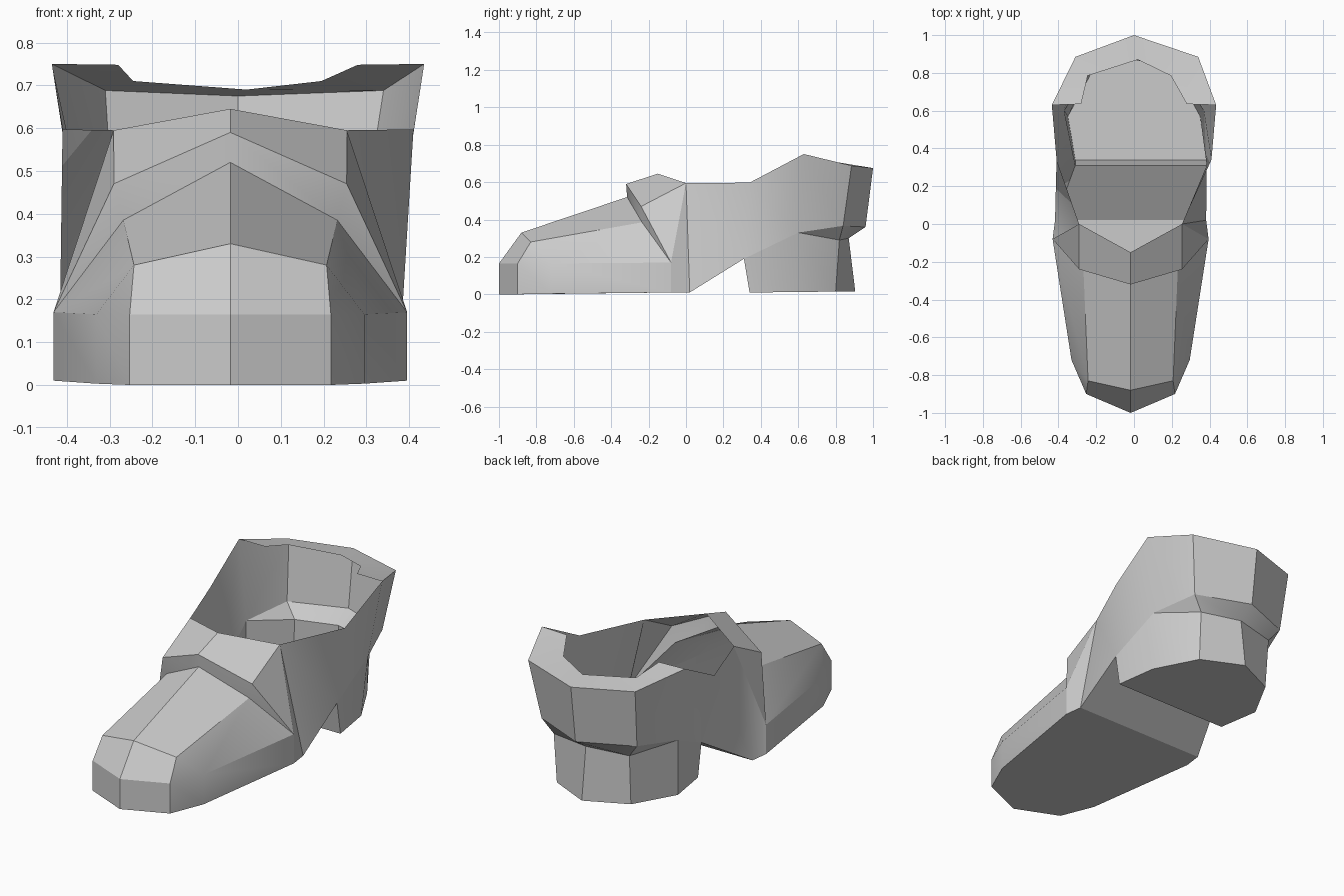
import bpy
import bmesh
import math
from mathutils import Vector

default_cube = bpy.data.objects.get("Cube")
if default_cube:
    bpy.data.objects.remove(default_cube, do_unlink=True)

leather = bpy.data.materials.new("plain grey leather")
leather.use_nodes = True
leather.diffuse_color = (0.6, 0.6, 0.6, 1)
leather.node_tree.nodes["Principled BSDF"].inputs["Base Color"].default_value = (0.6, 0.6, 0.6, 1)

INSIDE = Vector((0, 0.2, 0.3))


def pair(half, y, z, lean=None):
    """Left and right copies of a point; the forefoot leans slightly inward."""
    if lean is None:
        lean = -0.018 if y < 0.1 else 0
    return Vector((lean + half, y, z)), Vector((lean - half, y, z))


def row(*points):
    """Cross row listed from the centre outward, mirrored to the other side."""
    pairs = [pair(*p) for p in points]
    left = [p[0] for p in pairs]
    right = [p[1] for p in pairs]
    return left[::-1] + right


def add_faces(bm, loops):
    """Add polygons and turn the group so that it faces outward."""
    faces = [bm.faces.new([bm.verts.new(p) for p in loop]) for loop in loops]
    score = 0
    for f in faces:
        f.normal_update()
        score += f.normal.dot(f.calc_center_median() - INSIDE) * f.calc_area()
    if score < 0:
        bmesh.ops.reverse_faces(bm, faces=faces)


def strip(bm, rows):
    """Bridge neighbouring rows, dropping repeated corners."""
    loops = []
    for a, b in zip(rows, rows[1:]):
        for i in range(len(a) - 1):
            loop = []
            for p in (a[i], a[i + 1], b[i + 1], b[i]):
                if all((p - q).length > 0.0005 for q in loop):
                    loop.append(p)
            if len(loop) > 2:
                loops.append(loop)
    add_faces(bm, loops)


def build(name, strips=(), caps=()):
    bm = bmesh.new()
    for rows in strips:
        strip(bm, rows)
    for loop in caps:
        add_faces(bm, [loop])
    bmesh.ops.remove_doubles(bm, verts=bm.verts, dist=0.0005)
    mesh = bpy.data.meshes.new(name)
    bm.to_mesh(mesh)
    bm.free()
    mesh.materials.append(leather)
    obj = bpy.data.objects.new(name, mesh)
    bpy.context.collection.objects.link(obj)
    bpy.ops.object.select_all(action='DESELECT')
    obj.select_set(True)
    bpy.context.view_layer.objects.active = obj
    bpy.ops.object.shade_smooth_by_angle(angle=math.radians(30))
    return obj


# Points shared between parts
rim_side = (0.313, -0.72, 0.165)
rim_back = (0.413, -0.08, 0.17)
sole_back = (0.413, -0.08, 0.01)
sole_end = (0.4, 0.02, 0.01)
heel_front = (0.348, 0.31, 0.19, 0.037)
heel_foot = (0.348, 0.34, 0.01, 0.037)
low_side = (0.37, 0.6, 0.33)
throat_corner = (0.25, -0.235, 0.385)
strap_corner = (0.2725, 0, 0.595)

# Toe box: vertical welt, bevelled front and ridged top
welt_foot = row((0, -1, 0), (0.235, -0.9, 0), (0.313, -0.72, 0.003), sole_back)
welt_top = row((0, -1, 0.165), (0.235, -0.9, 0.165), rim_side, rim_back)
crown = row((0, -0.88, 0.33), (0.225, -0.83, 0.28), rim_side, rim_back)
throat = row((0, -0.315, 0.52), throat_corner, rim_back, rim_back)
build("toe_box", [[welt_foot, welt_top, crown, throat]])

# Instep band and the side and back walls
throat_edge = row((0, -0.315, 0.52), throat_corner, rim_back)
band_front = row((0, -0.32, 0.59), (0.272, -0.24, 0.47), rim_back)
band_back = row((0, -0.15, 0.645), strap_corner, rim_back)
collar = [(0, 1, 0.675), (0.325, 0.885, 0.688, 0.015), (0.435, 0.63, 0.75)]
wall_top = row(*collar, (0.41, 0.34, 0.597), strap_corner, rim_back)
low_back = [(0, 0.96, 0.36), (0.29, 0.84, 0.366), low_side, heel_front]
wall_foot = row(*low_back, sole_end, sole_back)
build("upper", [[throat_edge, band_front, band_back], [wall_top, wall_foot]])

# Turned-in collar rim around the opening
rim_inner = row((0, 0.87, 0.69, 0.02), (0.22, 0.785, 0.71, -0.025), (0.28, 0.635, 0.748))
build("collar_rim", [[row(*collar), rim_inner]])

# Heel block with the undercut above it
heel_top = row((0, 0.87, 0.3), (0.23, 0.82, 0.29), low_side, heel_front)
heel_base = row((0, 0.905, 0.015), (0.225, 0.8, 0.015), (0.35, 0.57, 0.012), heel_foot)
build("heel", [[row(*low_back), heel_top, heel_base],
               [row(heel_front), row(heel_foot)]], [heel_base[:4] + heel_base[5:]])

# Flat sole and rising arch
sole = welt_foot[:4] + welt_foot[5:]
end_left, end_right = row(sole_end)
build("sole", [[row(sole_end), row(heel_front)]], [[end_left] + sole + [end_right]])
